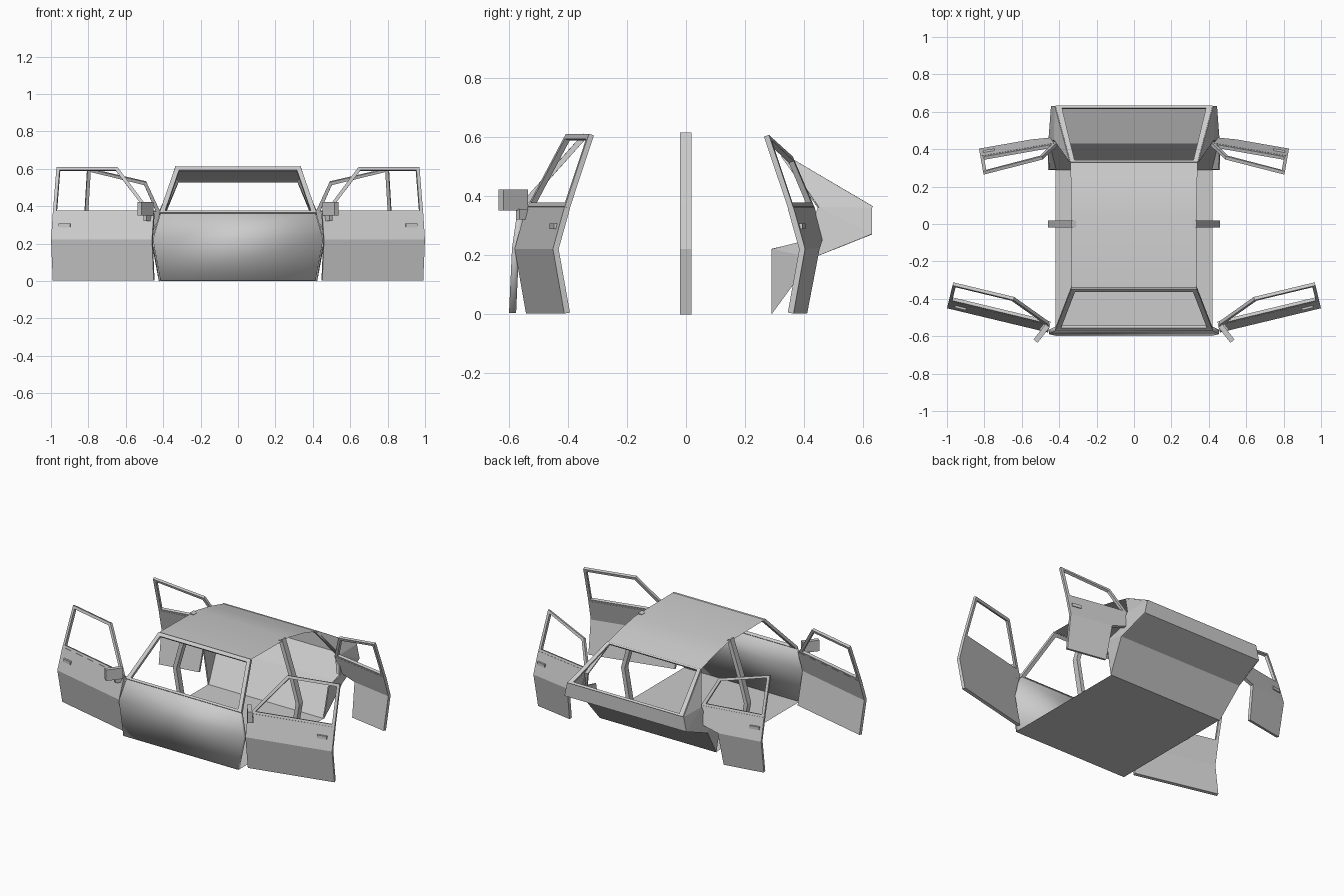
import bpy, bmesh, math
from mathutils import Vector, Matrix

if "Cube" in bpy.data.objects:
    bpy.data.objects.remove(bpy.data.objects["Cube"])

# Cross-section of the cabin: half width at each height
SECTION = [(0, .42), (.22, .46), (.36, .42), (.61, .335)]


def half_width(z):
    for (z0, w0), (z1, w1) in zip(SECTION, SECTION[1:]):
        if z <= z1:
            return w0 + (w1 - w0) * (z - z0) / (z1 - z0)
    return SECTION[-1][1]


def make(name, verts, faces, thick=0.0, mirror=False, smooth=False):
    me = bpy.data.meshes.new(name)
    me.from_pydata([tuple(v) for v in verts], [], faces)
    bm = bmesh.new()
    bm.from_mesh(me)
    bmesh.ops.recalc_face_normals(bm, faces=bm.faces)
    bm.to_mesh(me)
    bm.free()
    ob = bpy.data.objects.new(name, me)
    bpy.context.collection.objects.link(ob)
    if thick:
        m = ob.modifiers.new("thickness", 'SOLIDIFY')
        m.thickness, m.offset = thick, 0
    if mirror:
        ob.modifiers.new("mirror", 'MIRROR')
    if smooth:
        bpy.ops.object.select_all(action='DESELECT')
        ob.select_set(True)
        bpy.context.view_layer.objects.active = ob
        bpy.ops.object.shade_smooth_by_angle(angle=math.radians(25))
    return ob


def strip(name, rows, **kw):
    """Sheet through pairs of points."""
    verts = [p for r in rows for p in r]
    faces = [(2*i, 2*i+1, 2*i+3, 2*i+2) for i in range(len(rows) - 1)]
    return make(name, verts, faces, **kw)


def loft(name, path, **kw):
    """Full-width sheet along (y, z, half width)."""
    return strip(name, [((-w, y, z), (w, y, z)) for y, z, w in path], **kw)


def ring(name, outer, inner, **kw):
    """Flat frame between two loops."""
    n = len(outer)
    faces = [(i, (i+1) % n, n + (i+1) % n, n + i) for i in range(n)]
    return make(name, list(outer) + list(inner), faces, **kw)


def box(name, size, mat):
    sx, sy, sz = (s / 2 for s in size)
    v = [mat @ Vector((x*sx, y*sy, z*sz)) for x in (-1, 1) for y in (-1, 1) for z in (-1, 1)]
    f = [(0, 1, 3, 2), (4, 6, 7, 5), (0, 4, 5, 1), (2, 3, 7, 6), (0, 2, 6, 4), (1, 5, 7, 3)]
    return make(name, v, f, mirror=True)


# Floor, front wall, tail and roof
loft("floor", [(-.595, 0, .42), (.29, 0, .42)])
loft("front_wall", [(-.587, .003, .415), (-.577, .22, .455), (-.557, .36, .415)],
     thick=.024, smooth=True)
loft("tail", [(.29, 0, .42), (.43, .19, .455), (.63, .27, .44), (.63, .36, .42)])
loft("roof", [(-.34, .607, .335), (.05, .603, .335), (.2, .573, .337), (.33, .537, .34)],
     smooth=True)

# Windscreen and rear window frames
ring("windscreen_frame",
     [(-.42, -.56, .36), (.42, -.56, .36), (.335, -.34, .605), (-.335, -.34, .605)],
     [(-.39, -.55, .37), (.39, -.55, .37), (.315, -.356, .588), (-.315, -.356, .588)],
     thick=.018)
ring("rear_window_frame",
     [(-.42, .63, .36), (.42, .63, .36), (.34, .33, .537), (-.34, .33, .537)],
     [(-.385, .617, .368), (.385, .617, .368), (.318, .34, .531), (-.318, .34, .531)],
     thick=.01)

# Rear quarter panels
make("rear_quarter_panel",
     [(.34, .33, .535), (.42, .63, .36), (.44, .63, .27), (.455, .43, .19),
      (.42, .29, 0), (.455, .29, .22), (.453, .41, .25), (.425, .45, .36)],
     [(0, 7, 1), (7, 2, 1), (7, 6, 3, 2), (6, 5, 3), (5, 4, 3)],
     thick=.008, mirror=True)

# Rear pillar lip along the door opening
strip("rear_pillar", [((.34, .325, .535), (.318, .335, .53)),
                      ((.425, .45, .36), (.395, .45, .36)),
                      ((.453, .41, .25), (.425, .42, .25))], thick=.008, mirror=True)

# Middle pillars
strip("middle_pillar", [((w - .013, -.02, z), (w - .013, .018, z)) for z, w in SECTION],
      thick=.026, mirror=True)


def door(name, hinge, angle, side, length, rows, outer, inner, handle_u):
    d = Vector((math.cos(angle), math.sin(angle), 0))
    n = Vector((math.sin(angle), -math.cos(angle), 0)) * side
    up = Vector((0, 0, 1))

    def pt(u, z, out=-.01):
        return Vector(hinge) + d*u + n*(half_width(z) - .46 + out) + up*z

    # Door skin, window frame and handle
    strip(name + "_panel", [(pt(u, z), pt(length, z)) for z, u in rows],
          thick=.02, mirror=True)
    ring(name + "_window_frame", [pt(*p) for p in outer], [pt(*p) for p in inner],
         thick=.018, mirror=True)
    mat = Matrix((d, n, up)).transposed().to_4x4()
    mat.translation = pt(handle_u, .297, 0)
    box(name + "_handle", (.062, .018, .02), mat)


# Open doors: front hinged at the front, rear hinged at the back
L = .555
door("front_door", (.46, -.58, 0), math.radians(13.5), 1, L,
     [(.003, 0), (.22, 0), (.36, 0)],
     [(.01, .36), (.22, .607), (L, .607), (L, .36)],
     [(.045, .374), (.23, .59), (L - .018, .59), (L - .018, .374)], .485)
L = .415
door("rear_door", (.42, .475, 0), math.radians(-10), -1, L,
     [(.003, .15), (.22, .13), (.25, .02), (.36, 0)],
     [(.0, .36), (.09, .53), (L, .603), (L, .36)],
     [(.03, .374), (.102, .515), (L - .018, .585), (L - .018, .374)], .365)

# Wing mirrors on short stalks
turn = Matrix.Rotation(math.radians(-52), 4, 'Z')
box("wing_mirror", (.105, .028, .072), Matrix.Translation((.494, -.585, .386)) @ turn)
box("mirror_stalk", (.05, .02, .035), Matrix.Translation((.483, -.55, .337)) @ turn)
